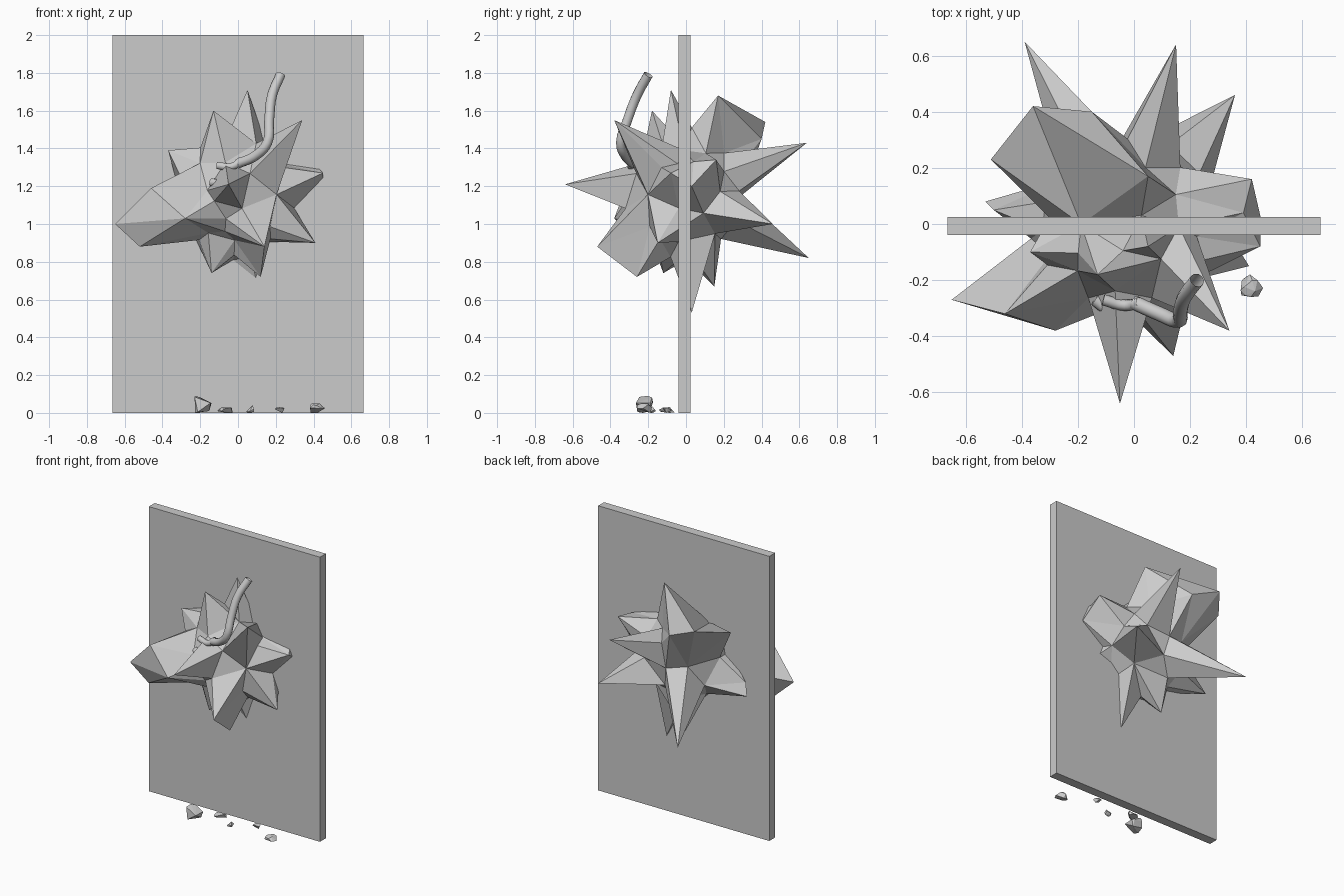
import bpy, bmesh, math, random
from mathutils import Vector

if "Cube" in bpy.data.objects:
    bpy.data.objects.remove(bpy.data.objects["Cube"])

random.seed(4)


def add_mesh(name, bm):
    bmesh.ops.recalc_face_normals(bm, faces=bm.faces[:])
    me = bpy.data.meshes.new(name)
    bm.to_mesh(me)
    bm.free()
    ob = bpy.data.objects.new(name, me)
    bpy.context.collection.objects.link(ob)
    return ob


# Upright slab
bm = bmesh.new()
bmesh.ops.create_cube(bm, size=1)
for v in bm.verts:
    v.co = (v.co.x * 1.33, v.co.y * 0.065 - 0.0075, v.co.z * 2 + 1)
add_mesh("slab", bm)

# Jagged rock piercing the slab: tips grouped into blocks (tips in one block stay joined)
C = Vector((-0.02, 0, 1.15))
blocks = [
    [(-0.65, -0.27, 1.0), (-0.52, -0.25, 0.88), (-0.46, -0.32, 1.19), (-0.28, -0.38, 1.03)],
    [(0.45, -0.08, 1.27), (0.45, 0.03, 1.20), (0.42, 0.16, 1.34), (0.39, 0.04, 1.33)],
    [(-0.36, 0.42, 1.54), (-0.51, 0.23, 1.5), (-0.15, 0.40, 1.45), (0.05, 0.17, 1.68)],
    [(0.14, -0.47, 0.88), (0.12, -0.26, 0.72)],
    [(-0.53, 0.08, 1.0), (-0.50, 0.05, 1.08)],
]
spikes = [
    (-0.05, -0.64, 1.21), (0.34, -0.38, 1.55), (0.05, -0.08, 1.71), (-0.13, -0.18, 1.6),
    (-0.37, -0.10, 1.39), (0.41, -0.15, 0.90), (-0.14, -0.12, 0.74), (0.13, 0.03, 0.53),
    (-0.39, 0.65, 0.82), (0.15, 0.64, 1.43), (0.36, 0.46, 1.0), (-0.10, 0.15, 0.67),
]
tips = []
for n, block in enumerate(blocks + [[s] for s in spikes]):
    tips += [(Vector(p), n) for p in block]
points = [p for p, n in tips]
dirs = [(p - C).normalized() for p in points]
count = len(dirs)

# Valleys halfway between neighbouring blocks, then filler valleys in the gaps
pairs = []
for i in range(count):
    for j in range(i):
        a = dirs[i].angle(dirs[j])
        if tips[i][1] != tips[j][1] and a < 1.1:
            pairs.append((a, i, j))
for a, i, j in sorted(pairs):
    d = (dirs[i] + dirs[j]).normalized()
    if (all(d.angle(o) > min(0.21, 0.45 * a) for o in dirs[:count])
            and all(d.angle(o) > 0.24 for o in dirs[count:])):
        dirs.append(d)
        points.append(C + d * (0.30 + 0.13 * max(0, 1 - a / 0.9)))
N = 150
for i in range(N):
    z = 1 - 2 * (i + 0.5) / N
    t = i * 2.39996
    r = math.sqrt(1 - z * z)
    d = Vector((r * math.cos(t), r * math.sin(t), z))
    if all(d.angle(o) > 0.36 for o in dirs):
        dirs.append(d)
        points.append(C + d * random.uniform(0.29, 0.34))
bm = bmesh.new()
targets = {bm.verts.new(d): p for d, p in zip(dirs, points)}
bmesh.ops.convex_hull(bm, input=bm.verts[:])
for v in bm.verts:
    v.co = targets[v]
add_mesh("spiky_rock", bm)


# Bent pipes on the front of the rock
def pipe(name, path, radius):
    cu = bpy.data.curves.new(name, 'CURVE')
    cu.dimensions = '3D'
    cu.bevel_depth = radius
    cu.bevel_resolution = 3
    cu.resolution_u = 4
    sp = cu.splines.new('BEZIER')
    sp.bezier_points.add(len(path) - 1)
    for b, p in zip(sp.bezier_points, path):
        b.co = p
        b.handle_left_type = b.handle_right_type = 'AUTO'
    ob = bpy.data.objects.new(name, cu)
    bpy.context.collection.objects.link(ob)
    return ob


pipe("long_pipe", [(0.225, -0.20, 1.79), (0.18, -0.26, 1.68), (0.165, -0.31, 1.55),
                   (0.155, -0.345, 1.43), (0.09, -0.32, 1.36), (0.0, -0.28, 1.32)], 0.026)
pipe("upper_stub", [(-0.11, -0.27, 1.31), (-0.03, -0.29, 1.305), (0.02, -0.28, 1.34)], 0.02)
pipe("lower_stub", [(-0.14, -0.27, 1.22), (-0.08, -0.31, 1.215), (-0.01, -0.32, 1.22)], 0.022)


# Rubble on the floor
def rubble(name, x, y, w, h):
    bm = bmesh.new()
    for i in range(14):
        d = Vector([random.uniform(-1, 1) for _ in range(3)]).normalized()
        bm.verts.new(d)
    bmesh.ops.convex_hull(bm, input=bm.verts[:])
    lo = [min(v.co[k] for v in bm.verts) for k in range(3)]
    hi = [max(v.co[k] for v in bm.verts) for k in range(3)]
    for v in bm.verts:
        t = [(v.co[k] - lo[k]) / (hi[k] - lo[k]) for k in range(3)]
        v.co = (x + (t[0] - 0.5) * w, y + (t[1] - 0.5) * w, t[2] * h)
    add_mesh(name, bm)


for i, s in enumerate([(-0.185, -0.22, 0.09, 0.09), (-0.07, -0.10, 0.08, 0.03),
                       (0.065, -0.18, 0.04, 0.04), (0.22, -0.10, 0.05, 0.03),
                       (0.42, -0.22, 0.08, 0.05)]):
    rubble("rubble_%d" % (i + 1), *s)
